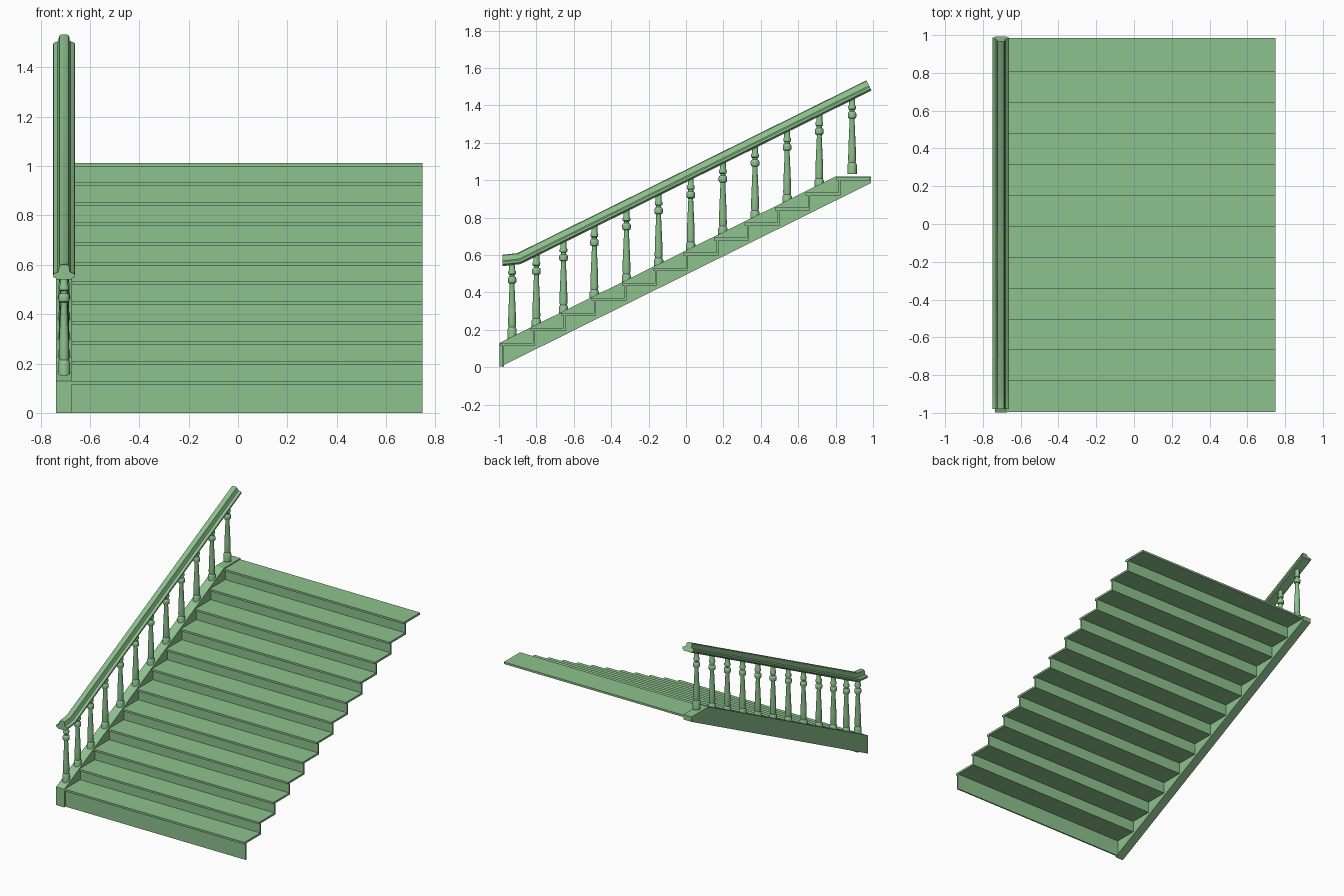
import bpy, bmesh, math
from mathutils import Vector

if "Cube" in bpy.data.objects:
    bpy.data.objects.remove(bpy.data.objects["Cube"], do_unlink=True)

green = bpy.data.materials.new("soft green")
green.use_nodes = True
colour = (0.27, 0.54, 0.27, 1)
green.diffuse_color = colour
green.node_tree.nodes["Principled BSDF"].inputs["Base Color"].default_value = colour

STEPS, RISE, RUN = 12, 0.0803, 0.1635
NOSE_Y, FIRST_TOP = -0.995, 0.13
BOARD, LIP = 0.014, 0.013
LEFT, RIGHT, RAIL_X = 0.748, -0.675, -0.705


def make(name, bm, smooth=False):
    bmesh.ops.recalc_face_normals(bm, faces=bm.faces[:])
    mesh = bpy.data.meshes.new(name)
    bm.to_mesh(mesh)
    bm.free()
    mesh.materials.append(green)
    obj = bpy.data.objects.new(name, mesh)
    bpy.context.collection.objects.link(obj)
    if smooth:
        bpy.ops.object.select_all(action='DESELECT')
        obj.select_set(True)
        bpy.context.view_layer.objects.active = obj
        bpy.ops.object.shade_smooth_by_angle(angle=math.radians(35))
    return obj


def loft(bm, rings):
    """Skin a list of closed rings and cap both ends."""
    loops = [[bm.verts.new(p) for p in ring] for ring in rings]
    n = len(loops[0])
    for a, b in zip(loops, loops[1:]):
        for i in range(n):
            j = (i + 1) % n
            bm.faces.new((a[i], a[j], b[j], b[i]))
    bm.faces.new(loops[0])
    bm.faces.new(loops[-1])


def side_profile(name, points, x0, x1):
    """Extrude a (y, z) outline across x."""
    bm = bmesh.new()
    loft(bm, [[(x, y, z) for y, z in points] for x in (x0, x1)])
    return make(name, bm)


def board(name, y0, y1, z0, z1):
    side_profile(name, [(y0, z0), (y1, z0), (y1, z1), (y0, z1)], RIGHT, LEFT)


# Treads with a small nosing, and the risers below them
for i in range(STEPS):
    nose = NOSE_Y + RUN * i
    top = FIRST_TOP + RISE * i
    back = 0.985 if i == STEPS - 1 else nose + RUN + LIP + 0.01
    board(f"tread_{i + 1}", nose, back, top - BOARD, top)
    foot = 0 if i == 0 else top - RISE
    board(f"riser_{i + 1}", nose + LIP, nose + LIP + 0.01, foot, top - BOARD)

# Sloping side board with a level top end
side_profile("stringer",
             [(-0.997, 0), (-0.997, 0.13), (0.80, 1.02), (0.99, 1.02), (0.99, 0.985)],
             -0.737, -0.672)

# Handrail: moulded section swept along a path with one bend
half = [(0.030, 0), (0.033, 0.006), (0.042, 0.009), (0.0445, 0.015), (0.043, 0.022),
        (0.037, 0.026), (0.026, 0.029), (0.022, 0.036), (0.021, 0.050),
        (0.018, 0.057), (0.011, 0.061)]
section = half + [(-u, v) for u, v in reversed(half)]
path = [Vector((-0.98, 0.54)), Vector((-0.885, 0.551)), Vector((0.992, 1.479))]
slope = (path[2] - path[1]).normalized()
square_cut = Vector((-slope.y, slope.x))
ups = [Vector((0, 1)), (Vector((-0.11, 1)).normalized() + square_cut).normalized(), square_cut]
bm = bmesh.new()
loft(bm, [[(RAIL_X + u, p.x + up.x * v, p.y + up.y * v) for u, v in section]
          for p, up in zip(path, ups)])
make("handrail", bm, smooth=True)


def rail_height(y):
    a, b = (path[0], path[1]) if y < path[1].x else (path[1], path[2])
    return a.y + (b.y - a.y) * (y - a.x) / (b.x - a.x)


# Turned balusters: (radius, height relative to the rail underside)
turning = [(0.025, -0.395), (0.025, -0.345), (0.022, -0.338), (0.019, -0.332),
           (0.021, -0.32), (0.020, -0.26), (0.013, -0.105), (0.014, -0.098),
           (0.021, -0.095), (0.023, -0.088), (0.023, -0.072), (0.020, -0.065),
           (0.014, -0.061), (0.014, -0.052), (0.020, -0.048), (0.021, -0.035),
           (0.016, -0.026), (0.016, 0.02)]
SIDES = 16
places = [-0.93, -0.80, -0.655] + [-0.49 + 0.1718 * k for k in range(8)] + [0.888]
for k, y in enumerate(places):
    z = rail_height(y)
    bm = bmesh.new()
    loft(bm, [[(RAIL_X + r * math.cos(math.tau * s / SIDES),
                y + r * math.sin(math.tau * s / SIDES), z + h) for s in range(SIDES)]
              for r, h in turning])
    make(f"baluster_{k + 1}", bm, smooth=True)
